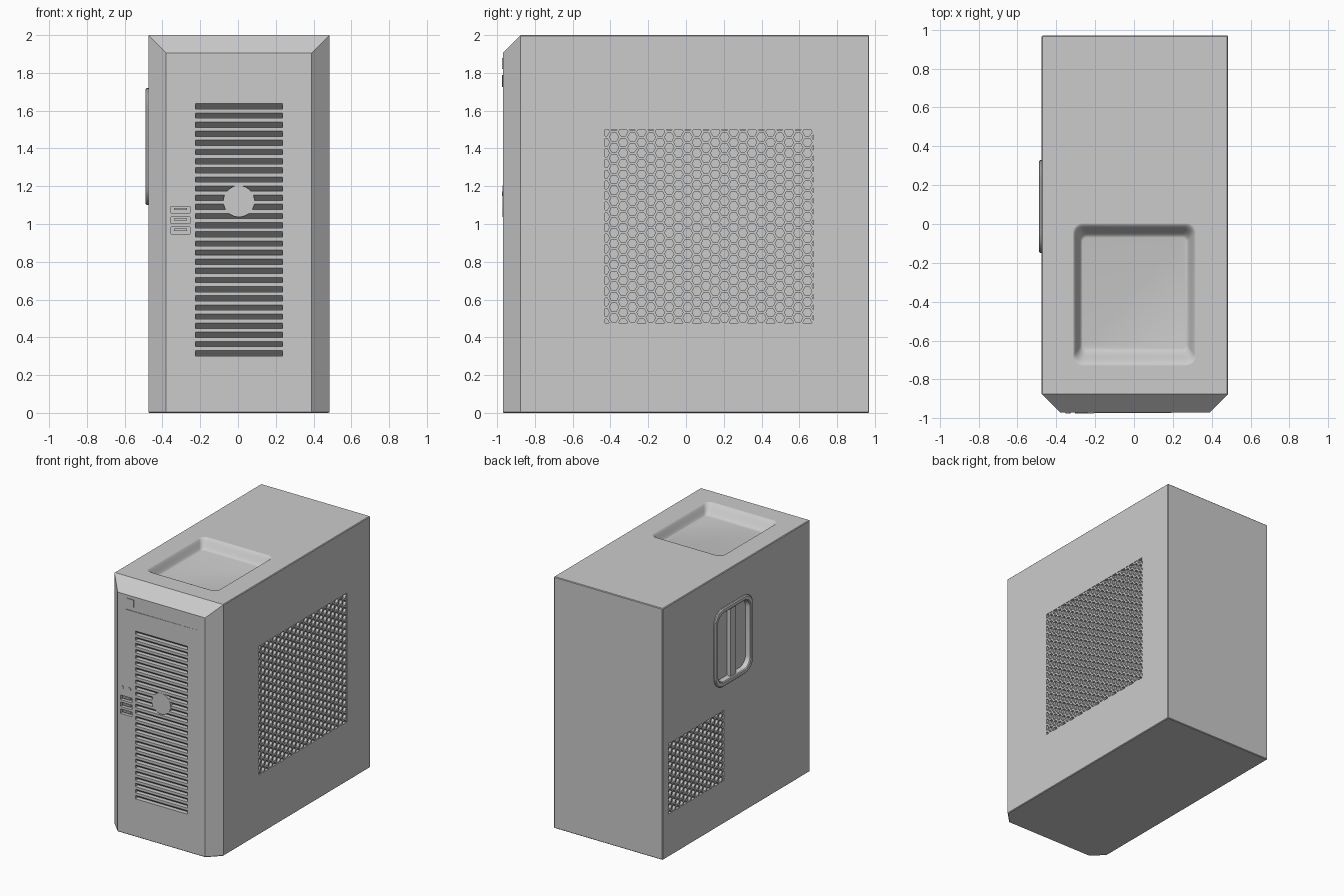
import bpy, bmesh
from math import cos, sin, pi, sqrt
from mathutils import Vector

if "Cube" in bpy.data.objects:
    bpy.data.objects.remove(bpy.data.objects["Cube"])

FRONT = -0.97
RIGHT, LEFT = 0.485, -0.475


def finish(bm, name, smooth=False, recalc=True):
    if recalc:
        bmesh.ops.recalc_face_normals(bm, faces=bm.faces)
    for f in bm.faces:
        f.smooth = smooth
    me = bpy.data.meshes.new(name)
    bm.to_mesh(me)
    bm.free()
    ob = bpy.data.objects.new(name, me)
    bpy.context.collection.objects.link(ob)
    return ob


def loft(bm, loops):
    """Closed solid through a series of equal point loops."""
    rings = [[bm.verts.new(p) for p in lp] for lp in loops]
    n = len(rings[0])
    for a, b in zip(rings, rings[1:]):
        for i in range(n):
            j = (i + 1) % n
            bm.faces.new((a[i], a[j], b[j], b[i]))
    bm.faces.new(rings[0])
    bm.faces.new(rings[-1])


def prism(bm, pts, vec):
    loft(bm, [pts, [Vector(p) + Vector(vec) for p in pts]])


def box(bm, x0, x1, y0, y1, z0, z1):
    prism(bm, [(x0, y0, z0), (x1, y0, z0), (x1, y1, z0), (x0, y1, z0)], (0, 0, z1 - z0))


def disc(bm, x, z, r, y0, y1, n=32):
    prism(bm, [(x + r * cos(2 * pi * i / n), y0, z + r * sin(2 * pi * i / n)) for i in range(n)],
          (0, y1 - y0, 0))


def rrect(a0, a1, b0, b1, r, seg=6):
    """Rounded rectangle as 2D points."""
    pts = []
    for k, (a, b) in enumerate([(a1 - r, b1 - r), (a0 + r, b1 - r), (a0 + r, b0 + r), (a1 - r, b0 + r)]):
        for i in range(seg + 1):
            t = (k + i / seg) * pi / 2
            pts.append((a + r * cos(t), b + r * sin(t)))
    return pts


def apply(ob, kind, **props):
    m = ob.modifiers.new(kind.title(), kind)
    for k, v in props.items():
        setattr(m, k, v)
    bpy.context.view_layer.objects.active = ob
    bpy.ops.object.modifier_apply(modifier=m.name)


def cut(ob, bm, smooth=False):
    c = finish(bm, "cutter", smooth)
    c.hide_render = True
    apply(ob, 'BOOLEAN', operation='DIFFERENCE', solver='EXACT', object=c)
    bpy.data.objects.remove(c)


# case body: box with chamfered front sides and front top
bm = bmesh.new()
x0, x1, c = LEFT, RIGHT, 0.095
loft(bm, [[(x, y, z) for x, z in ((a, 0), (b, 0), (b, t), (a, t))]
          for y, a, b, t in ((FRONT, x0 + c, x1 - c, 2 - c), (FRONT + c, x0, x1, 2), (0.97, x0, x1, 2))])
body = finish(bm, "case_body")
apply(body, 'BEVEL', width=0.005, segments=1, limit_method='ANGLE', angle_limit=1.2)

# dished tray in the top
bm = bmesh.new()
loops, N = [], 12
outer, inner = (-0.315, 0.32, -0.73, 0.005), (-0.265, 0.27, -0.64, -0.07)
for i in range(-1, N + 1):
    t = max(i, 0) / N
    z = 2.03 if i < 0 else 2.0005 - 0.075 * t * t * (3 - 2 * t)
    r = [a + (b - a) * t for a, b in zip(outer, inner)]
    loops.append([(x, y, z) for x, y in rrect(*r, 0.05 - 0.025 * t)])
loft(bm, loops)
cut(body, bm, smooth=True)

# front louvres and port sockets
PORTS = [1.075, 1.02, 0.965]
bm = bmesh.new()
for i in range(28):
    z = 1.637 - i * 0.0484
    prism(bm, [(-0.225, y, h) for y, h in ((-0.98, z), (FRONT, z), (-0.935, z - 0.028), (-0.98, z - 0.028))],
          (0.46, 0, 0))
for z in PORTS:
    box(bm, -0.355, -0.255, -0.98, -0.945, z - 0.018, z + 0.018)
cut(body, bm)

# pockets behind the side meshes and the latch
VENTS = [("right_mesh", RIGHT, 1, -0.43, 0.675, 0.475, 1.5),
         ("left_mesh", LEFT, -1, 0.20, 0.90, 0.34, 0.90)]
bm = bmesh.new()
for _, x, s, y0, y1, z0, z1 in VENTS:
    xs = sorted((x - s * 0.024, x + s * 0.02))
    box(bm, *xs, y0, y1, z0, z1)
prism(bm, [(-0.5, y, z) for y, z in rrect(-0.125, 0.305, 1.125, 1.695, 0.07)], (0.06, 0, 0))
cut(body, bm)

# honeycomb side meshes
R = 0.0325


def mesh_vent(name, x, s, y0, y1, z0, z1):
    bm = bmesh.new()
    face_x, floor_x = x - s * 0.001, x - s * 0.022
    row = sqrt(3) * R
    for i in range(int((y1 - y0) / (1.5 * R)) + 2):
        for j in range(int((z1 - z0) / row) + 3):
            cy, cz = y0 + i * 1.5 * R, z0 + (j - 0.5 * (i % 2)) * row
            o, h, f = [[bm.verts.new((px, cy + r * cos(k * pi / 3), cz + r * sin(k * pi / 3)))
                        for k in range(6)]
                       for px, r in ((face_x, R), (face_x, R * 0.76), (floor_x, R * 0.76))]
            for k in range(6):
                n = (k + 1) % 6
                bm.faces.new((o[k], o[n], h[n], h[k]))
                bm.faces.new((h[k], h[n], f[n], f[k]))
            bm.faces.new(f)
    bmesh.ops.remove_doubles(bm, verts=bm.verts, dist=1e-4)
    for co, no in (((0, y0, 0), (0, -1, 0)), ((0, y1, 0), (0, 1, 0)),
                   ((0, 0, z0), (0, 0, -1)), ((0, 0, z1), (0, 0, 1))):
        bmesh.ops.bisect_plane(bm, geom=bm.verts[:] + bm.edges[:] + bm.faces[:],
                               plane_co=co, plane_no=no, clear_outer=True)
    if s < 0:
        bmesh.ops.reverse_faces(bm, faces=bm.faces)
    finish(bm, name, recalc=False)


for v in VENTS:
    mesh_vent(*v)

# side latch: raised rim, recessed floor and a central grip bar
bm = bmesh.new()
loft(bm, [[(x, y, z) for y, z in rrect(-0.15 + d, 0.33 - d, 1.1 + d, 1.72 - d, 0.1 - d * 0.6)]
          for x, d in ((-0.43, 0), (-0.483, 0), (-0.49, 0.007), (-0.49, 0.03), (-0.484, 0.037), (-0.45, 0.045))])
latch = finish(bm, "latch_frame", True)
bpy.context.view_layer.objects.active = latch
latch.select_set(True)
bpy.ops.object.shade_smooth_by_angle(angle=0.6)
bm = bmesh.new()
box(bm, -0.478, -0.445, 0.055, 0.125, 1.14, 1.68)
finish(bm, "latch_grip")

# round badge blank on the louvres
bm = bmesh.new()
disc(bm, 0.005, 1.12, 0.083, -0.972, -0.93, 48)
finish(bm, "front_disc")

# power button and drive cover
bm = bmesh.new()
box(bm, -0.3, -0.237, -0.975, -0.96, 1.82, 1.88)
finish(bm, "power_button")
bm = bmesh.new()
prism(bm, [(-0.305, -0.96, 1.725), (-0.305, -0.975, 1.725), (0.315, -0.971, 1.725), (0.315, -0.96, 1.725)],
      (0, 0, 0.065))
finish(bm, "drive_cover")

# indicator lights and port tongues
bm = bmesh.new()
for x in (-0.34, -0.275):
    disc(bm, x, 1.16, 0.013, -0.975, -0.96, 16)
finish(bm, "indicator_lights")
bm = bmesh.new()
for z in PORTS:
    box(bm, -0.34, -0.27, -0.968, -0.94, z - 0.002, z + 0.01)
finish(bm, "port_tongues")
